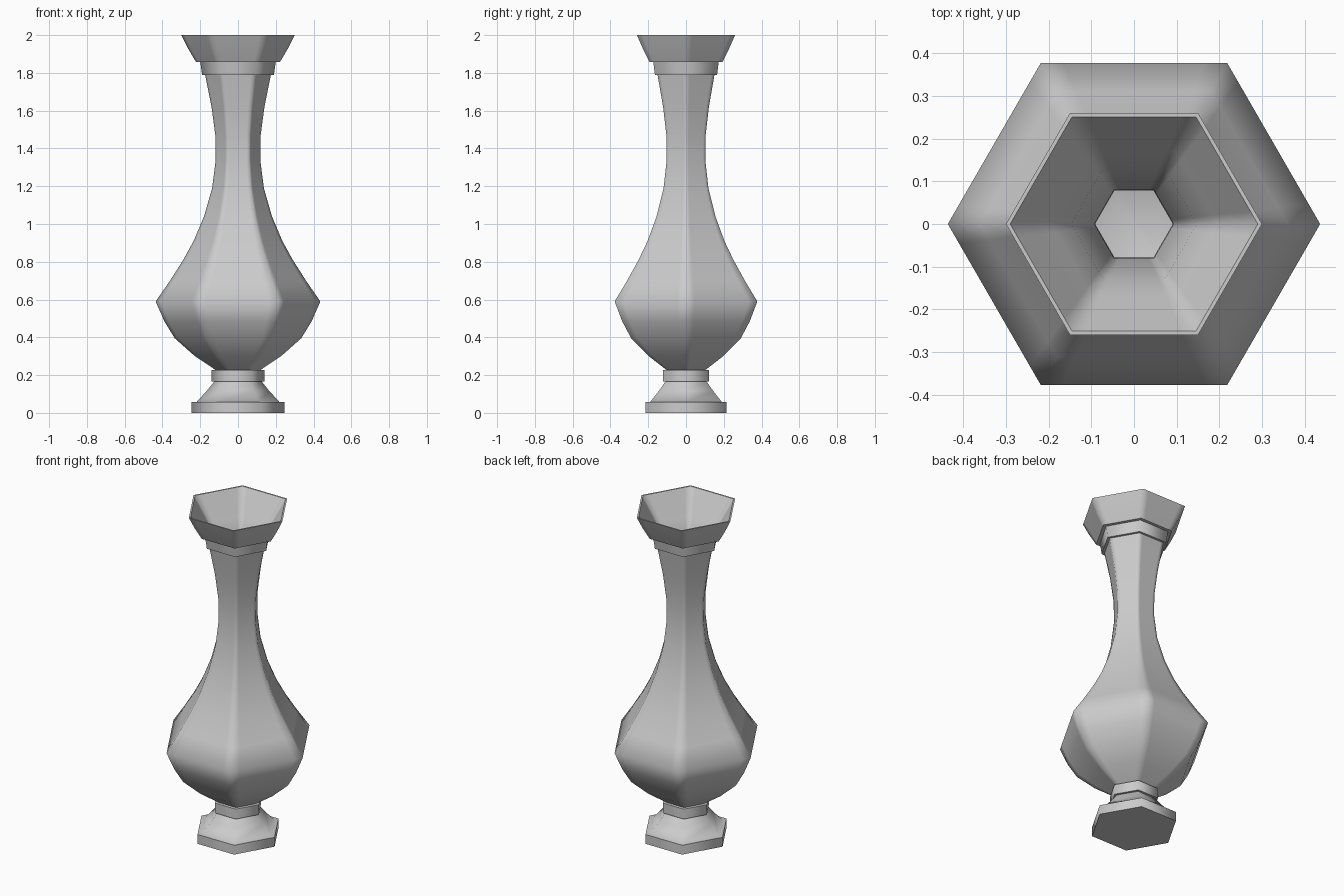
import bpy
import bmesh
import math

if "Cube" in bpy.data.objects:
    bpy.data.objects.remove(bpy.data.objects["Cube"])


def hex_lathe(name, profile, support=0.0, cap_start=False, cap_end=False, angle=65):
    """Sweep a (corner radius, height) profile round a hexagon; support adds
    points beside each corner so the faces stay flat under smooth shading."""
    corners = [(math.cos(math.radians(60 * i)), math.sin(math.radians(60 * i))) for i in range(6)]
    section = []
    for i, (ax, ay) in enumerate(corners):
        bx, by = corners[(i + 1) % 6]
        for t in ([0, support, 1 - support] if support else [0]):
            section.append((ax + (bx - ax) * t, ay + (by - ay) * t))
    bm = bmesh.new()
    rings = [[bm.verts.new((r * x, r * y, z)) for x, y in section] for r, z in profile]
    n = len(section)
    for low, high in zip(rings, rings[1:]):
        for i in range(n):
            j = (i + 1) % n
            bm.faces.new((low[i], low[j], high[j], high[i]))
    if cap_start:
        bm.faces.new(rings[0][::-1])
    if cap_end:
        bm.faces.new(rings[-1])
    mesh = bpy.data.meshes.new(name)
    bm.to_mesh(mesh)
    bm.free()
    obj = bpy.data.objects.new(name, mesh)
    bpy.context.collection.objects.link(obj)
    bpy.ops.object.select_all(action='DESELECT')
    obj.select_set(True)
    bpy.context.view_layer.objects.active = obj
    bpy.ops.object.shade_smooth_by_angle(angle=math.radians(angle))
    return obj


# Stepped foot
hex_lathe("foot", [(0.247, 0), (0.247, 0.057), (0.22, 0.057), (0.165, 0.117), (0.125, 0.167)],
          cap_start=True)

# Collar between foot and body
hex_lathe("lower_collar", [(0.125, 0.167), (0.141, 0.167), (0.141, 0.228), (0.12, 0.228)])

# Swelling body and slender neck
body = [(0.12, 0.228), (0.23, 0.302), (0.335, 0.395), (0.39, 0.485), (0.436, 0.59),
        (0.36, 0.70), (0.29, 0.81), (0.235, 0.91), (0.18, 1.04), (0.137, 1.19),
        (0.118, 1.34), (0.12, 1.47), (0.14, 1.62), (0.174, 1.79)]
hex_lathe("body", body, support=0.12)

# Collar between neck and mouth
hex_lathe("upper_collar", [(0.174, 1.79), (0.19, 1.79), (0.2, 1.857), (0.222, 1.857)])

# Flared mouth
hex_lathe("mouth", [(0.222, 1.857), (0.262, 1.925), (0.3, 2.0), (0.29, 2.0)], support=0.12)

# Hollow inside, following the outer wall down to a floor
inside = [(0.29, 2.0), (0.24, 1.925), (0.195, 1.857)]
inside += [(r - 0.027, z) for r, z in reversed(body[1:])]
inside += [(0.12, 0.255)]
hex_lathe("inner_wall", inside, support=0.12, cap_end=True)
